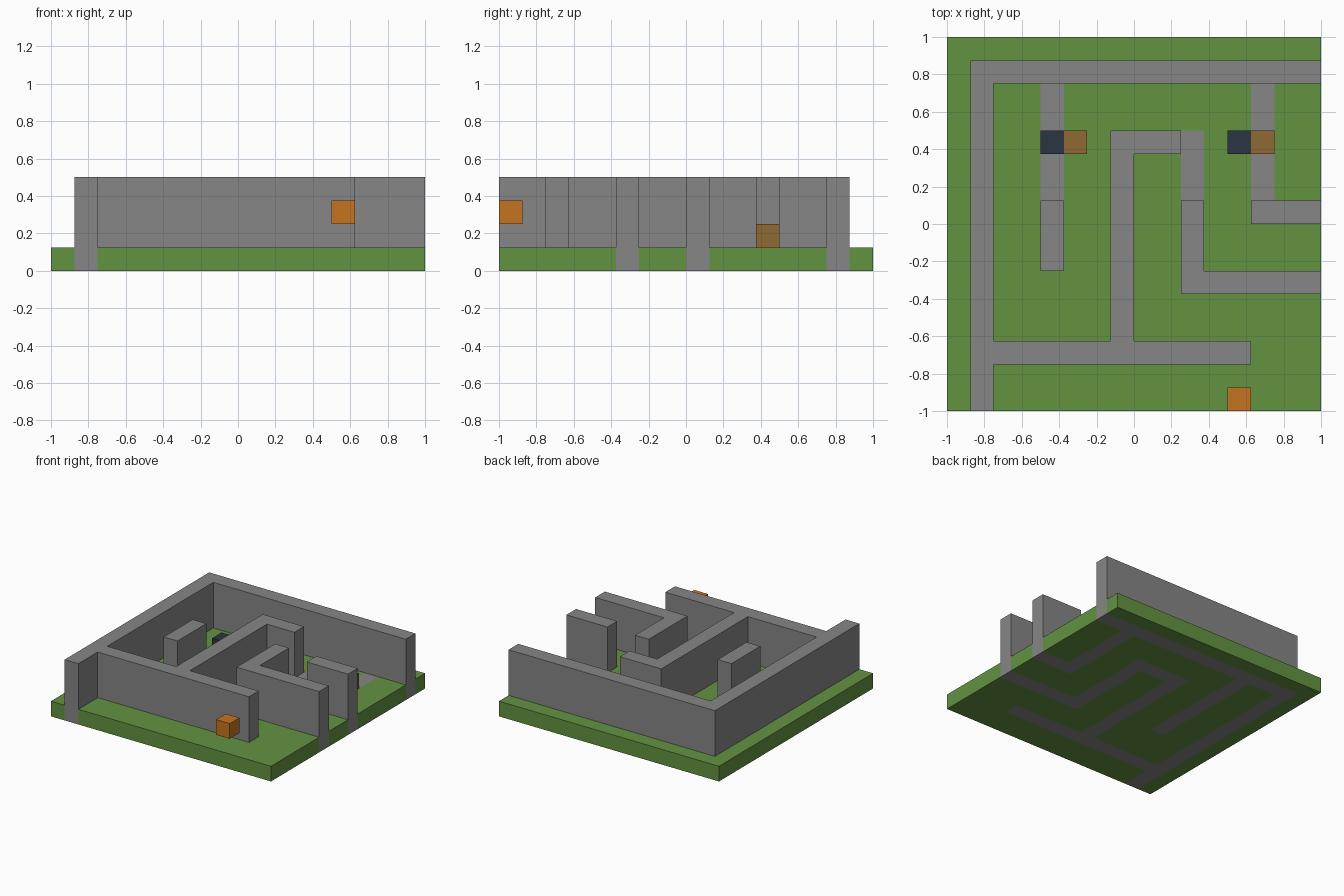
import bpy, bmesh
from mathutils import Vector

CELLS = 16
UNIT = 2 / CELLS

old = bpy.data.objects.get("Cube")
if old:
    bpy.data.objects.remove(old, do_unlink=True)


def material(name, rgb):
    mat = bpy.data.materials.new(name)
    mat.use_nodes = True
    mat.diffuse_color = (*rgb, 1)
    mat.node_tree.nodes["Principled BSDF"].inputs["Base Color"].default_value = (*rgb, 1)
    return mat


grass = material("grass green", (0.125, 0.29, 0.053))
stone = material("stone grey", (0.24, 0.24, 0.24))
orange = material("orange", (0.56, 0.175, 0.015))
brown = material("brown", (0.28, 0.14, 0.034))
navy = material("dark slate", (0.024, 0.035, 0.055))


def cells(rects):
    """Grid cells covered by (column, row, end column, end row) rectangles."""
    return {(c, r) for c0, r0, c1, r1 in rects
            for c in range(c0, c1) for r in range(r0, r1)}


def slab(name, wanted, bottom, top, mat):
    """Solid plan made of grid cells, raised between two levels."""
    bm = bmesh.new()
    bmesh.ops.create_grid(bm, x_segments=CELLS, y_segments=CELLS, size=1)

    def cell(face):
        p = face.calc_center_median()
        return int((p.x + 1) / UNIT), int((p.y + 1) / UNIT)

    spare = [f for f in bm.faces if cell(f) not in wanted]
    bmesh.ops.delete(bm, geom=spare, context='FACES')
    bmesh.ops.translate(bm, verts=bm.verts, vec=Vector((0, 0, bottom * UNIT)))
    raised = bmesh.ops.extrude_face_region(bm, geom=bm.faces[:], use_keep_orig=True)
    verts = [g for g in raised["geom"] if isinstance(g, bmesh.types.BMVert)]
    bmesh.ops.translate(bm, verts=verts, vec=Vector((0, 0, (top - bottom) * UNIT)))
    bmesh.ops.recalc_face_normals(bm, faces=bm.faces)
    mesh = bpy.data.meshes.new(name)
    bm.to_mesh(mesh)
    bm.free()
    mesh.materials.append(mat)
    obj = bpy.data.objects.new(name, mesh)
    bpy.context.collection.objects.link(obj)


# Maze plan: standing walls, then gaps where only the foundation remains
walls = cells([
    (1, 0, 2, 15),    # left side
    (1, 14, 16, 15),  # back
    (2, 2, 13, 3),    # front
    (7, 3, 8, 12),    # centre spine
    (8, 11, 10, 12),  # spine arm
    (10, 5, 11, 9),   # inner hook
    (11, 5, 16, 6),   # hook arm
    (13, 8, 16, 9),   # right stub
    (4, 6, 5, 9),     # free-standing piece
])
gaps = cells([(4, 9, 5, 14), (10, 9, 11, 12), (13, 9, 14, 14)])
ground = cells([(0, 0, CELLS, CELLS)])

slab("lawn", ground - walls - gaps, 0, 1, grass)
slab("wall_foundation", walls | gaps, 0, 1, stone)
slab("maze_walls", walls, 1, 4, stone)

# Pairs of small blocks on the floor
for side, column in (("right", 4), ("left", 12)):
    slab(f"dark_block_{side}", {(column, 11)}, 1, 2, navy)
    slab(f"brown_block_{side}", {(column + 1, 11)}, 1, 2, brown)

# Hovering block at the front edge
slab("floating_block", {(12, 0)}, 2, 3, orange)
